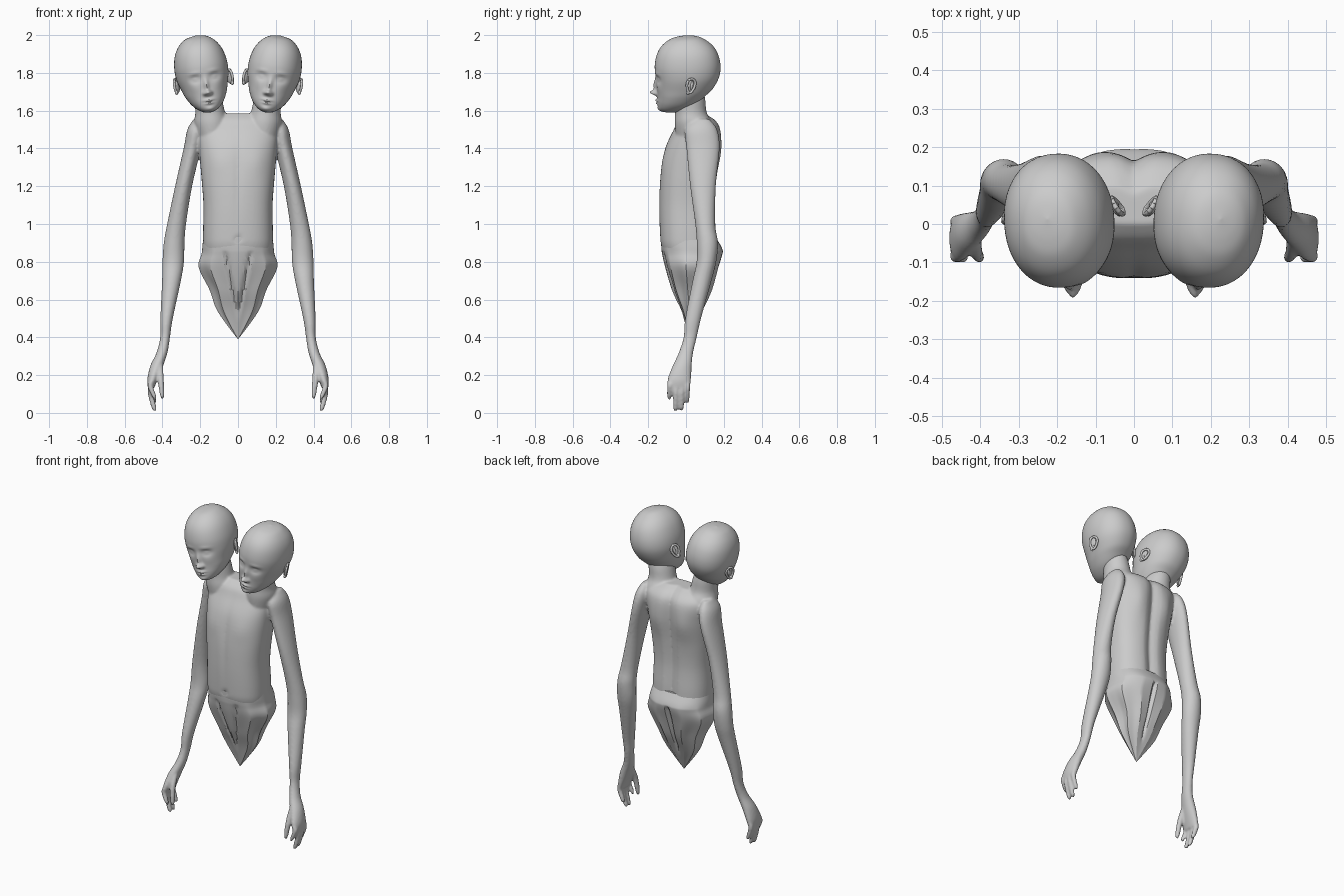
import bpy, bmesh, math
from mathutils import Matrix, Vector

if "Cube" in bpy.data.objects:
    bpy.data.objects.remove(bpy.data.objects["Cube"])


def gauss(u, s):
    return math.exp(-(u / s) ** 2)


def spline(rows, steps):
    """Catmull-Rom resampling of a list of section rows."""
    out = []
    for i in range(len(rows) - 1):
        a, b, c, d = rows[max(i - 1, 0)], rows[i], rows[i + 1], rows[min(i + 2, len(rows) - 1)]
        for k in range(steps):
            t = k / steps
            out.append([0.5 * (2 * q + (r - p) * t + (2 * p - 5 * q + 4 * r - s) * t * t
                               + (3 * q - p - 3 * r + s) * t ** 3)
                        for p, q, r, s in zip(a, b, c, d)])
    out.append(list(rows[-1]))
    return out


def loft(bm, rows, seg=32, steps=6, power=2.0, shape=None, side=1, mat=None):
    """Closed skin over sections (z, centre x, centre y, radius x, radius y)."""
    rings = []
    for z, cx, cy, rx, ry in spline(rows, steps):
        ring = []
        for i in range(seg):
            a = 2 * math.pi * i / seg
            c, s = math.cos(a), math.sin(a)
            p = Vector((cx + max(rx, .0005) * math.copysign(abs(c) ** (2 / power), c),
                        cy + max(ry, .0005) * math.copysign(abs(s) ** (2 / power), s), z))
            if shape:
                p = shape(p, a, cy)
            if mat:
                p = mat @ p
            ring.append(bm.verts.new((p.x * side, p.y, p.z)))
        rings.append(ring)
    faces = [bm.faces.new(rings[0]), bm.faces.new(rings[-1])]
    for r0, r1 in zip(rings, rings[1:]):
        for i in range(seg):
            j = (i + 1) % seg
            faces.append(bm.faces.new((r0[i], r0[j], r1[j], r1[i])))
    bmesh.ops.recalc_face_normals(bm, faces=faces)


def finish(bm, name, angle=60):
    me = bpy.data.meshes.new(name)
    bm.to_mesh(me)
    bm.free()
    ob = bpy.data.objects.new(name, me)
    bpy.context.collection.objects.link(ob)
    bpy.ops.object.select_all(action='DESELECT')
    ob.select_set(True)
    bpy.context.view_layer.objects.active = ob
    bpy.ops.object.shade_smooth_by_angle(angle=math.radians(angle))
    return ob


def span(rows):
    """(z, half width, front y, back y) -> loft sections."""
    return [(z, 0, (f + b) / 2, w, (b - f) / 2) for z, w, f, b in rows]


# Torso: spine groove, shoulder blades, navel and chest relief
def torso_shape(p, a, cy):
    x, z = p.x, p.z
    if p.y > cy:
        p.y -= .022 * gauss(x, .03)
        p.y += .012 * gauss(abs(x) - .10, .05) * gauss(z - 1.38, .10)
    else:
        p.y += .010 * gauss(x, .012) * gauss(z - .92, .014)
        p.y += .005 * gauss(x, .02) * gauss(z - 1.25, .2)
        p.y -= .006 * gauss(abs(x) - .1, .06) * gauss(z - 1.33, .07)
    return p


body = bmesh.new()
loft(body, span([(.80, .17, -.10, .14), (.88, .183, -.130, .160), (.95, .185, -.138, .162),
                 (1.1, .183, -.142, .155), (1.25, .194, -.136, .165), (1.4, .207, -.110, .183),
                 (1.5, .215, -.065, .182), (1.55, .20, -.04, .155), (1.585, .13, 0, .10)]),
     seg=64, power=2.5, shape=torso_shape)

# Arms, hands and necks, merged with the torso into one skin
arm = [(1.555, -.215, .085, .02, .04), (1.50, -.222, .08, .046, .085), (1.4, -.242, .09, .046, .088),
       (1.2, -.288, .09, .045, .068), (1.0, -.325, .102, .05, .053), (.9, -.338, .113, .055, .056),
       (.8, -.343, .108, .057, .052), (.7, -.352, .085, .05, .05), (.5, -.378, .038, .033, .042),
       (.4, -.386, .022, .026, .035), (.32, -.402, .0, .029, .038), (.25, -.430, -.02, .034, .05),
       (.18, -.452, -.035, .028, .062), (.135, -.460, -.037, .018, .058)]
neck = [(1.44, -.13, .05, .08, .10), (1.53, -.14, .04, .092, .10), (1.59, -.147, .026, .079, .084),
        (1.66, -.158, .02, .073, .082), (1.72, -.17, .02, .06, .07)]
fingers = [(-.082, -.088, .07), (-.052, -.056, .008), (-.022, -.024, .012), (.008, .006, .05)]
for side in (1, -1):
    loft(body, arm, side=side)
    loft(body, neck, side=side)
    for y0, y1, tip in fingers:
        loft(body, [(.17, -.457, y0, .015, .016), ((.17 + tip) / 2 + .02, -.464, (y0 + y1) / 2, .015, .015),
                    (tip + .02, -.445, y1, .013, .013), (tip, -.438, y1, .006, .006)], 12, 5, side=side)
    # thumb
    loft(body, [(.28, -.415, -.03, .018, .02), (.19, -.41, -.072, .017, .018),
                (.10, -.402, -.087, .013, .014), (.075, -.40, -.088, .006, .006)], 12, 5, side=side)
skin = finish(body, "torso_and_arms")
remesh = skin.modifiers.new("merge", 'REMESH')
remesh.mode = 'VOXEL'
remesh.voxel_size = .007
remesh.use_smooth_shade = True
smooth = skin.modifiers.new("soften", 'SMOOTH')
smooth.factor = .5
smooth.iterations = 5


# Lower body: gathered folds that run down to a point
def fold_shape(p, a, cy):
    amount = .10 * min(1, max(0, (.88 - p.z) / .2))
    k = 1 - amount * abs(math.sin(4.5 * (a + math.pi / 2)))
    p.x, p.y = p.x * k, cy + (p.y - cy) * k
    if p.z < .86:
        fade = min(1, (.86 - p.z) / .03) * min(1, max(0, (p.z - .5) / .1))
        if p.y > cy:
            p.y -= .02 * fade * gauss(p.x, .008)
        else:
            p.y += .012 * fade * gauss(abs(p.x) - .07 - .2 * (p.z - .86), .009)
    return p


pelvis = bmesh.new()
loft(pelvis, span([(.93, .183, -.134, .158), (.87, .190, -.130, .192), (.84, .195, -.126, .196),
                   (.77, .211, -.110, .178), (.65, .152, -.074, .143), (.55, .116, -.03, .095),
                   (.46, .055, .0, .052), (.39, 0, .02, .02)]),
     seg=108, steps=5, power=2.4, shape=fold_shape)
finish(pelvis, "pointed_lower_body", 25)


# Heads: facial relief as soft bumps (x, z, width, height, depth)
FACE = [(0, -.106, .017, .014, .034), (0, -.07, .012, .035, .017), (.017, -.110, .009, .009, .012),
        (.052, -.026, .026, .017, -.016), (.052, -.027, .017, .009, .011), (.052, .004, .03, .010, .004),
        (0, -.146, .024, .007, .013), (0, -.162, .020, .007, .011), (0, -.154, .028, .003, -.004),
        (0, -.195, .025, .014, .008), (.06, -.075, .03, .03, .004)]


def face_shape(p, a, cy):
    if p.y < cy:
        p.y -= sum(d * gauss(abs(p.x) - x, w) * gauss(p.z - z, h) for x, z, w, h, d in FACE)
    return p


skull = span([(.2, 0, .015, .015), (.193, .045, -.04, .065), (.178, .076, -.085, .10), (.145, .108, -.127, .142),
              (.10, .130, -.153, .170), (.04, .141, -.165, .183), (-.02, .138, -.161, .176),
              (-.08, .122, -.155, .145), (-.12, .108, -.153, .105), (-.16, .086, -.152, .06),
              (-.19, .058, -.146, .01), (-.207, .03, -.125, -.03), (-.213, 0, -.08, -.08)])
for side, label in ((1, "left"), (-1, "right")):
    place = (Matrix.Translation((-.190, 0, 1.8)) @ Matrix.Rotation(math.radians(4), 4, 'Z')
             @ Matrix.Rotation(math.radians(-10), 4, 'Y'))
    head = bmesh.new()
    loft(head, skull, seg=128, steps=7, power=2.15, shape=face_shape, side=side, mat=place)
    finish(head, "head_" + label)
    # Ears: rolled rim, inner bowl and lobe
    ears = bmesh.new()
    for e in (1, -1):
        pose = (Matrix.Diagonal((side, 1, 1, 1)) @ place @ Matrix.Translation((e * .140, .032, -.045))
                @ Matrix.Rotation(math.radians(28 * e), 4, 'Z') @ Matrix.Rotation(math.radians(-12), 4, 'X'))
        for k in range(16):
            t = 2 * math.pi * k / 16
            t2 = 2 * math.pi * (k + 1) / 16
            c = [Vector((e * .006, .023 * math.cos(q) * (1 + .3 * math.sin(q)), .038 * math.sin(q))) for q in (t, t2)]
            d = c[1] - c[0]
            bmesh.ops.create_cone(ears, segments=8, radius1=.007, radius2=.007, depth=d.length * 1.15,
                                  cap_ends=True, matrix=pose @ Matrix.Translation((c[0] + c[1]) / 2)
                                  @ d.to_track_quat('Z', 'Y').to_matrix().to_4x4())
        for centre, size in (((-e * .003, 0, 0), (.007, .024, .037)), ((e * .003, -.008, -.036), (.008, .011, .013)),
                             ((e * .004, .006, .004), (.007, .008, .022))):
            bmesh.ops.create_uvsphere(ears, u_segments=16, v_segments=10, radius=1,
                                      matrix=pose @ Matrix.Translation(centre) @ Matrix.Diagonal((*size, 1)))
    bmesh.ops.recalc_face_normals(ears, faces=ears.faces)
    finish(ears, "ears_" + label)
